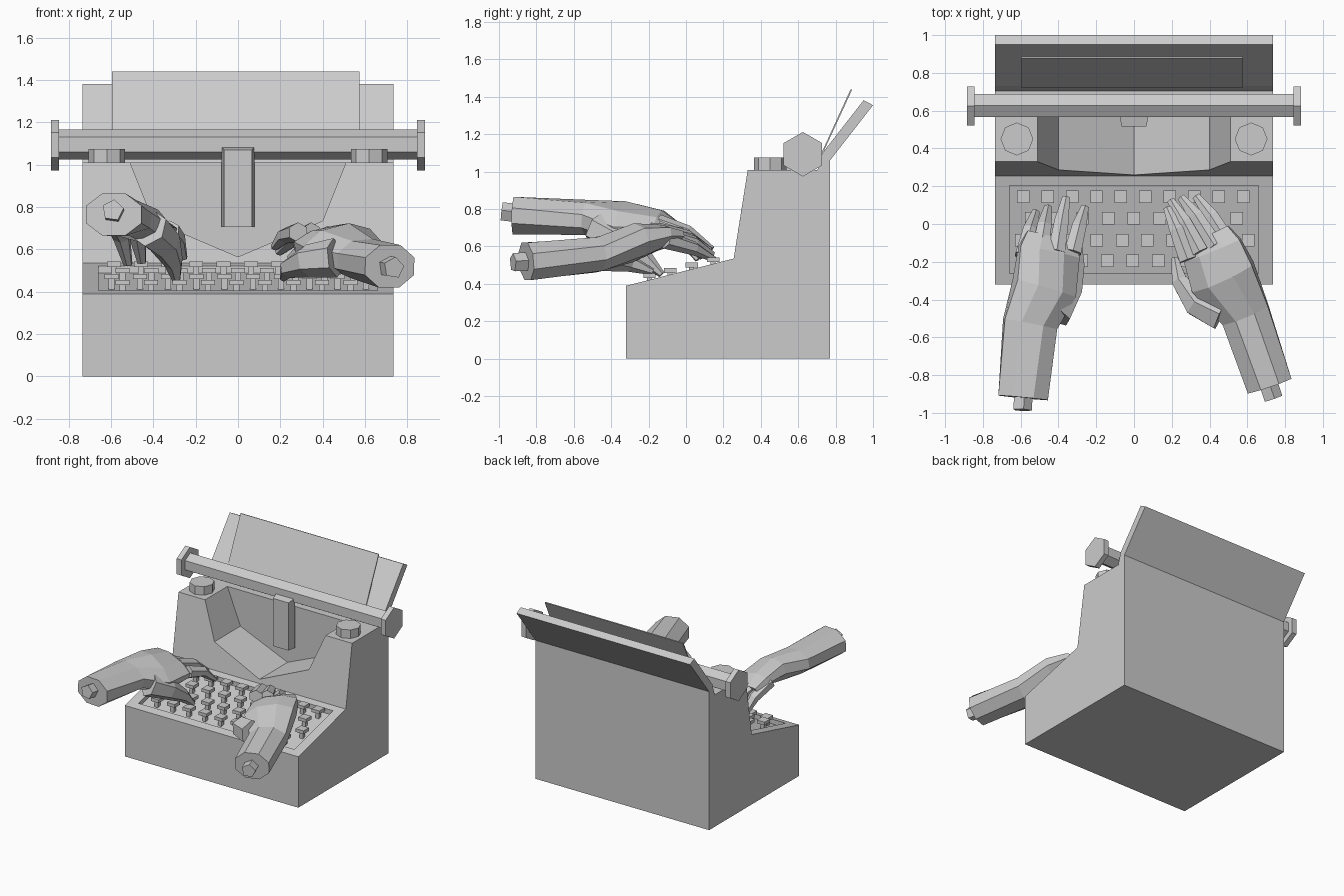
import bpy, bmesh, math
from mathutils import Vector, Matrix

if "Cube" in bpy.data.objects:
    bpy.data.objects.remove(bpy.data.objects["Cube"])

grey = bpy.data.materials.new("plain_grey")
grey.diffuse_color = (0.6, 0.6, 0.6, 1)
grey.use_nodes = True
grey.node_tree.nodes["Principled BSDF"].inputs["Base Color"].default_value = grey.diffuse_color


def finish(name, bm):
    bmesh.ops.recalc_face_normals(bm, faces=bm.faces)
    me = bpy.data.meshes.new(name)
    bm.to_mesh(me)
    bm.free()
    me.materials.append(grey)
    ob = bpy.data.objects.new(name, me)
    bpy.context.collection.objects.link(ob)
    return ob


def skin(bm, rings):
    """Join rings of points into a closed tube."""
    vs = [[bm.verts.new(p) for p in r] for r in rings]
    n = len(vs[0])
    for a, b in zip(vs, vs[1:]):
        for i in range(n):
            bm.faces.new((a[i], a[(i + 1) % n], b[(i + 1) % n], b[i]))
    bm.faces.new(vs[0])
    bm.faces.new(vs[-1])


def prism_x(name, pts, x0, x1):
    bm = bmesh.new()
    skin(bm, [[(x, y, z) for y, z in pts] for x in (x0, x1)])
    return finish(name, bm)


def ngon(c0, c1, r, n, turn=0.0):
    return [(c0 + r * math.cos(turn + 2 * math.pi * i / n),
             c1 + r * math.sin(turn + 2 * math.pi * i / n)) for i in range(n)]


def cut(ob, cutter):
    mod = ob.modifiers.new("cut", 'BOOLEAN')
    mod.object = cutter
    mod.operation = 'DIFFERENCE'
    mod.solver = 'EXACT'
    bpy.context.view_layer.objects.active = ob
    bpy.ops.object.modifier_apply(modifier=mod.name)
    bpy.data.objects.remove(cutter)


def deck(y):
    return 0.39 + 0.252 * (y + 0.32)


# Case: side profile, with type basket well and keyboard recess cut out
body = prism_x("case", [(-.32, 0), (.77, 0), (.77, 1.01), (.33, 1.01), (.255, .535), (-.32, .39)],
               -.735, .735)
well = [(-.51, 1.01), (-.4, .735), (0, .565), (.4, .735), (.51, 1.01), (.51, 1.2), (-.51, 1.2)]
bm = bmesh.new()
skin(bm, [[(x, y, z) for x, z in well] for y in (.1, .6)])
cut(body, finish("well_cutter", bm))
cut(body, prism_x("recess_cutter", [(-.262, deck(-.262) - .035), (.205, deck(.205) - .035),
                                    (.205, deck(.205) + .1), (-.262, deck(-.262) + .1)], -.66, .66))

# Keys: cap on a stem, four staggered rows
bm = bmesh.new()
for y, count, x0, step in ((.145, 10, -.587, .1295), (.03, 9, -.545, .1362),
                           (-.085, 10, -.597, .1335), (-.195, 9, -.545, .1345)):
    for i in range(count):
        x, top = x0 + i * step, deck(y) + .035
        for w, z0, z1 in ((.033, top - .025, top), (.014, top - .08, top - .02)):
            skin(bm, [[(x - w, y - w, z), (x + w, y - w, z), (x + w, y + w, z), (x - w, y + w, z)]
                      for z in (z0, z1)])
finish("keys", bm)

# Platen roller and end knobs
prism_x("platen", ngon(.628, 1.095, .071, 6, math.pi / 6), -.85, .85)
for s, side in ((-1, "left"), (1, "right")):
    prism_x(side + "_platen_knob", ngon(.625, 1.093, .119, 6, math.pi / 6), s * .845, s * .885)
    # Ribbon spools
    bm = bmesh.new()
    skin(bm, [[(x, y, z) for x, y in ngon(s * .62, .45, .087, 8)] for z in (1.0, 1.075)])
    finish(side + "_ribbon_spool", bm)

# Type guide, paper rest, paper
bm = bmesh.new()
skin(bm, [[(-.066, .515, z), (.066, .515, z), (.077, .58, z + d), (-.077, .58, z + d)]
          for z, d in ((.705, .0), (1.07, .015))])
finish("type_guide", bm)
prism_x("paper_rest", [(.77, 1.0), (.77, 1.06), (1.0, 1.355), (.95, 1.382), (.73, 1.1), (.7, 1.0)],
        -.735, .735)
prism_x("paper", [(.72, 1.09), (.728, 1.09), (.888, 1.438), (.88, 1.44)], -.595, .575)


# Hands: lofted arm and palm, tapered fingers, wrist stub
def tube(bm, spec, n):
    """spec rows: centre, half width, half height, roll in degrees."""
    pts = [Vector(s[0]) for s in spec]
    rings = []
    for i, (c, hw, hh, roll) in enumerate(spec):
        fwd = (pts[min(i + 1, len(pts) - 1)] - pts[max(i - 1, 0)]).normalized()
        side = fwd.cross(Vector((0, 0, 1))).normalized()
        side = Matrix.Rotation(math.radians(roll), 3, fwd) @ side
        up = side.cross(fwd)
        rings.append([pts[i] + side * a * hw + up * b * hh
                      for a, b in ngon(0, 0, 1.04, n, math.pi / n)])
    skin(bm, rings)


def hand(name, arm, stub, fingers, thumb):
    bm = bmesh.new()
    tube(bm, arm, 8)
    tube(bm, [(p, .05, .05, 10) for p in stub], 5)
    for base, mid, tip in fingers:
        tube(bm, [(base, .05, .046, 0), (mid, .042, .036, 0), (tip, .022, .016, 0)], 6)
    tube(bm, [(p, w, w, 0) for p, w in zip(thumb, (.09, .075, .045, .018))], 6)
    finish(name, bm)


hand("left_hand",
     [((-.587, -.92, .765), .137, .104, 0), ((-.55, -.53, .755), .148, .09, 8),
      ((-.475, -.34, .735), .18, .09, 22), ((-.45, -.15, .725), .172, .055, 16),
      ((-.435, -.08, .69), .145, .03, 12)],
     [(-.585, -.85, .77), (-.592, -.985, .785)],
     [((-.585, -.17, .74), (-.55, -.03, .66), (-.52, .065, .53)),
      ((-.50, -.16, .735), (-.475, -.01, .67), (-.455, .09, .54)),
      ((-.41, -.15, .725), (-.385, .01, .675), (-.36, .14, .585)),
      ((-.325, -.15, .69), (-.29, -.01, .65), (-.26, .09, .56))],
     [(-.42, -.48, .70), (-.345, -.35, .63), (-.305, -.22, .54), (-.29, -.13, .45)])
hand("right_hand",
     [((.717, -.855, .52), .127, .105, 0), ((.59, -.48, .555), .135, .095, -5),
      ((.47, -.28, .62), .185, .095, -14), ((.415, -.14, .645), .168, .06, -12),
      ((.38, -.07, .64), .14, .035, -12)],
     [(.69, -.79, .52), (.737, -.925, .513)],
     [((.285, -.19, .68), (.225, -.03, .665), (.175, .085, .61)),
      ((.35, -.15, .68), (.265, .01, .65), (.195, .125, .585)),
      ((.43, -.12, .665), (.33, .04, .62), (.25, .14, .56)),
      ((.505, -.11, .635), (.41, .04, .59), (.33, .145, .535))],
     [(.46, -.48, .56), (.33, -.42, .545), (.24, -.3, .51), (.215, -.18, .465)])
